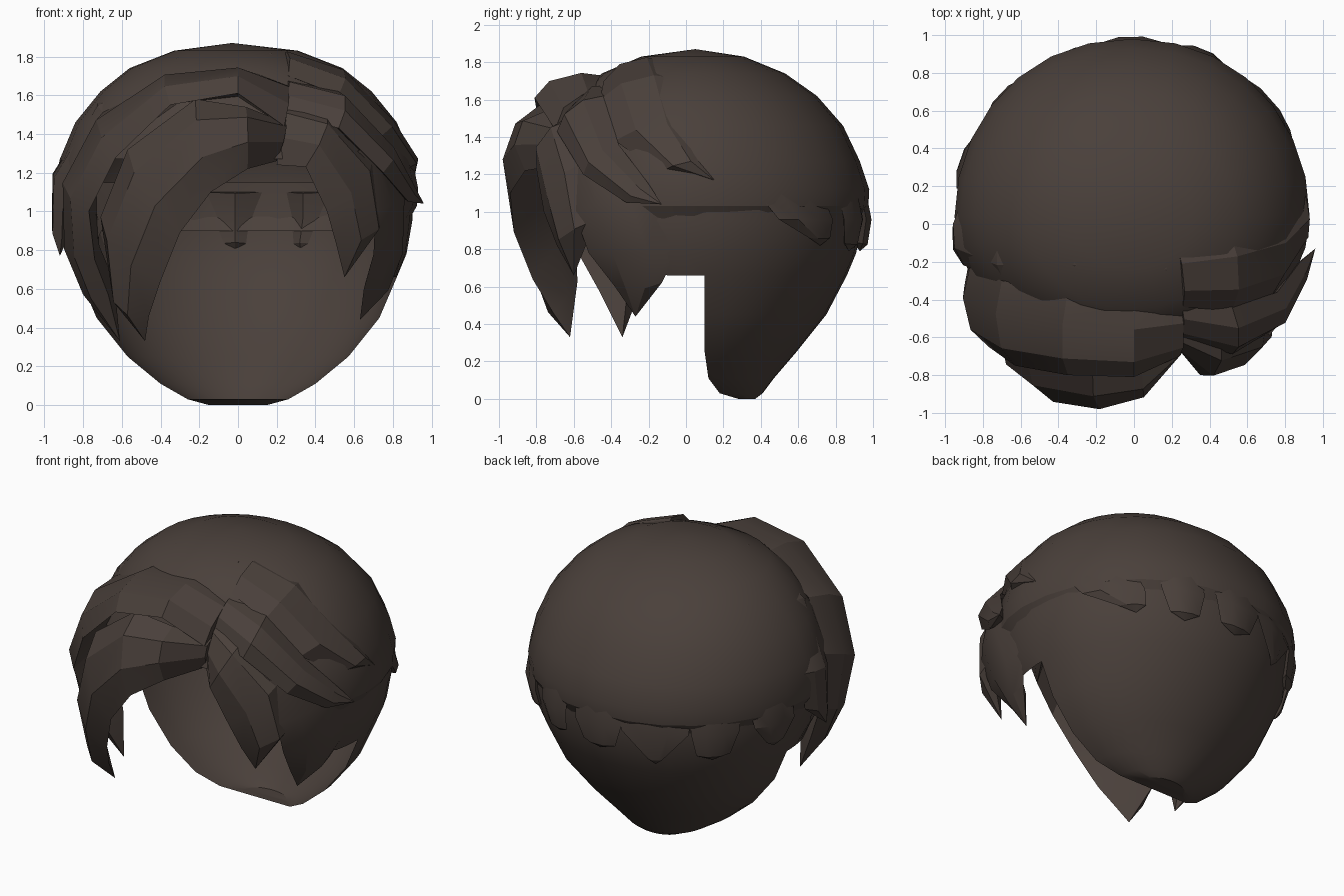
import bpy, bmesh, math
from mathutils import Vector

cube = bpy.data.objects.get("Cube")
if cube:
    bpy.data.objects.remove(cube, do_unlink=True)

# One dark brown for all the hair
BROWN = (0.068, 0.051, 0.043, 1.0)
hair = bpy.data.materials.new("dark_brown_hair")
hair.use_nodes = True
hair.diffuse_color = BROWN
shader = next(n for n in hair.node_tree.nodes if n.type == "BSDF_PRINCIPLED")
shader.inputs["Base Color"].default_value = BROWN
shader.inputs["Roughness"].default_value = 0.8

CENTRE = Vector((0, 0, 1))


def finish(name, bm):
    bmesh.ops.remove_doubles(bm, verts=bm.verts, dist=0.0005)
    bmesh.ops.recalc_face_normals(bm, faces=bm.faces)
    mesh = bpy.data.meshes.new(name)
    bm.to_mesh(mesh)
    bm.free()
    mesh.materials.append(hair)
    obj = bpy.data.objects.new(name, mesh)
    bpy.context.collection.objects.link(obj)
    bpy.ops.object.select_all(action="DESELECT")
    obj.select_set(True)
    bpy.context.view_layer.objects.active = obj
    bpy.ops.object.shade_smooth_by_angle(angle=math.radians(25))
    return obj


def loft(bm, rows, closed):
    """Join rows of points with quads and return the vertex rows."""
    grid = [[bm.verts.new(p) for p in row] for row in rows]
    for low, high in zip(grid, grid[1:]):
        count = len(low)
        for i in range(count if closed else count - 1):
            j = (i + 1) % count
            bm.faces.new((low[i], low[j], high[j], high[i]))
    return grid


def lock(name, upper, lower, tip, bulge=0.05, depth=0.06):
    """A strand swept between two edges, swelling away from the head."""
    rows = []
    for a, b in zip(upper, lower):
        a, b = Vector(a), Vector(b)
        mid = (a + b) / 2
        out = (mid - CENTRE).normalized()
        k = min(1, (a - b).length / 0.25)
        rows.append([a, a.lerp(b, 0.3) + out * bulge * k,
                     a.lerp(b, 0.7) + out * bulge * k, b, mid - out * depth * k])
    bm = bmesh.new()
    grid = loft(bm, rows, True)
    bm.faces.new(grid[0])
    last = grid[-1]
    end = bm.verts.new(tip)
    for i in range(len(last)):
        bm.faces.new((last[i], last[(i + 1) % len(last)], end))
    return finish(name, bm)


# Crown: rings of (height, half width, back, front), open over the forehead
rings = [(0.90, 0.86, 0.90, -0.66), (1.03, 0.935, 0.975, -0.70),
         (1.12, 0.94, 0.98, -0.70), (1.27, 0.91, 0.93, -0.68),
         (1.46, 0.83, 0.84, -0.64), (1.62, 0.70, 0.70, -0.56),
         (1.74, 0.55, 0.53, -0.45), (1.83, 0.32, 0.31, -0.24)]
SIDES = 28
rows = []
for z, w, back, front in rings:
    row = []
    for i in range(SIDES):
        a = math.tau * i / SIDES
        c, s = math.cos(a), math.sin(a)
        x = math.copysign(abs(c) ** 0.94, c) * w
        y = 0.04 + (back - 0.04) * s if s > 0 else 0.04 - (front - 0.04) * s
        row.append((x - 0.01, y, z))
    rows.append(row)
bm = bmesh.new()
grid = loft(bm, rows, True)
pole = bm.verts.new((-0.03, 0.05, 1.87))
for i in range(SIDES):
    bm.faces.new((grid[-1][i], grid[-1][(i + 1) % SIDES], pole))
gap = [f for f in bm.faces
       if f.calc_center_median().y < -0.35 and f.calc_center_median().z < 1.25]
bmesh.ops.delete(bm, geom=gap, context="FACES")
finish("crown", bm)

# Under layer: open bowl of (height, half width, front edge, back)
bowl = [(0.0, 0.15, 0.28, 0.37), (0.03, 0.26, 0.18, 0.41),
        (0.11, 0.40, 0.12, 0.47), (0.25, 0.57, 0.10, 0.59),
        (0.45, 0.73, 0.10, 0.75), (0.66, 0.82, 0.10, 0.86),
        (0.78, 0.87, 0.10, 0.91), (0.95, 0.90, 0.10, 0.94), (1.15, 0.90, 0.10, 0.93)]
rows = []
for z, w, front, back in bowl:
    angles = [math.pi * i / 18 for i in range(19)]
    rows.append([(w * math.cos(a), front + (back - front) * math.sin(a), z) for a in angles])
bm = bmesh.new()
grid = loft(bm, rows, False)
bm.faces.new(grid[0])
bm.faces.new((grid[0][0], grid[0][-1], grid[1][-1], grid[1][0]))
# Sideburns carry the bowl forward above the ears
for side in (-1, 1):
    wing = []
    for (z, w, front, back), reach in zip(bowl[5:], (0.2, 0.4, 0.56, 0.6)):
        end = math.asin(reach / 0.85)
        wing.append([(side * w * math.cos(end * i / 4),
                      front - 0.85 * math.sin(end * i / 4), z) for i in range(5)])
    loft(bm, wing, False)
finish("under_layer", bm)


# Row of short strands around the back
def around(azimuth, radius, z):
    a = math.radians(azimuth)
    return (radius * math.cos(a), 0.02 + radius * math.sin(a), z)


# azimuth, half width, tip height, tip shift, tip bluntness
strands = [(36, 13, 0.82, 14, 0.4), (67, 9, 0.79, 2, 0.65), (91, 11, 0.79, 0, 0.65),
           (114, 14, 0.74, 0, 0.2), (137, 10, 0.77, -1, 0.65), (160, 10, 0.79, 2, 0.4)]
for n, (az, half, low, shift, blunt) in enumerate(strands):
    stations = [(1.1, 0.93, 1, 0), (0.96, 0.955, 0.9, 0.4), (low + 0.04, 0.93, blunt, 0.9)]
    sides = [[around(az + shift * m + sign * half * k, r, z) for z, r, k, m in stations]
             for sign in (-1, 1)]
    lock(f"back_strand_{n + 1}", sides[0], sides[1],
         around(az + shift, 0.91, low), bulge=0.03)

# Right side: three overlapping sweeps falling from the parting
lock("right_top_sweep",
     [(0.15, 0, 1.80), (-0.3, 0, 1.78), (-0.69, 0, 1.56), (-0.92, 0.1, 1.2), (-0.92, 0.05, 0.95)],
     [(0.17, -0.33, 1.76), (-0.3, -0.3, 1.74), (-0.69, -0.3, 1.5),
      (-0.9, -0.22, 1.15), (-0.91, -0.21, 0.86)],
     (-0.92, -0.18, 0.77), bulge=0.045)
lock("right_middle_sweep",
     [(0.24, -0.38, 1.66), (0, -0.38, 1.72), (-0.35, -0.35, 1.70), (-0.7, -0.3, 1.51),
      (-0.87, -0.23, 1.2), (-0.87, -0.18, 0.85), (-0.77, -0.23, 0.62)],
     [(0.24, -0.70, 1.44), (0, -0.81, 1.61), (-0.35, -0.80, 1.55), (-0.63, -0.75, 1.28),
      (-0.77, -0.65, 1.0), (-0.74, -0.56, 0.75), (-0.67, -0.46, 0.57)],
     (-0.61, -0.34, 0.33), bulge=0.075, depth=0.1)
lock("right_front_sweep",
     [(0.24, -0.62, 1.46), (0.04, -0.75, 1.54), (-0.22, -0.77, 1.58), (-0.57, -0.70, 1.32),
      (-0.71, -0.60, 0.97), (-0.64, -0.58, 0.63)],
     [(0.2, -0.62, 1.26), (0.05, -0.86, 1.22), (-0.14, -0.94, 1.1), (-0.3, -0.92, 0.89),
      (-0.4, -0.82, 0.64), (-0.46, -0.71, 0.46)],
     (-0.48, -0.62, 0.33), bulge=0.1, depth=0.02)

# Left side: four strands, one flicking outward
lock("left_top_sweep",
     [(0.22, -0.08, 1.79), (0.5, -0.02, 1.71), (0.75, 0.04, 1.46), (0.87, 0.1, 1.27)],
     [(0.26, -0.44, 1.70), (0.52, -0.46, 1.6), (0.73, -0.38, 1.38), (0.85, -0.14, 1.21)],
     (0.91, 0.15, 1.17), bulge=0.07)
lock("left_flick",
     [(0.25, -0.41, 1.68), (0.52, -0.44, 1.62), (0.76, -0.36, 1.36), (0.88, -0.2, 1.15)],
     [(0.24, -0.60, 1.50), (0.52, -0.69, 1.43), (0.75, -0.55, 1.2), (0.88, -0.32, 1.05)],
     (0.96, -0.13, 1.04), bulge=0.06, depth=0.1)
lock("left_front_strand",
     [(0.24, -0.54, 1.56), (0.46, -0.60, 1.5), (0.70, -0.52, 1.28), (0.74, -0.48, 0.96)],
     [(0.2, -0.62, 1.24), (0.35, -0.80, 1.23), (0.46, -0.76, 1.0), (0.51, -0.69, 0.82)],
     (0.55, -0.6, 0.66), bulge=0.08, depth=0.04)
lock("left_side_strand",
     [(0.72, -0.40, 1.38), (0.86, -0.15, 1.1), (0.85, -0.04, 0.8), (0.77, -0.13, 0.62)],
     [(0.6, -0.62, 1.3), (0.71, -0.60, 1.0), (0.7, -0.52, 0.78), (0.65, -0.38, 0.6)],
     (0.63, -0.27, 0.44), bulge=0.05)
